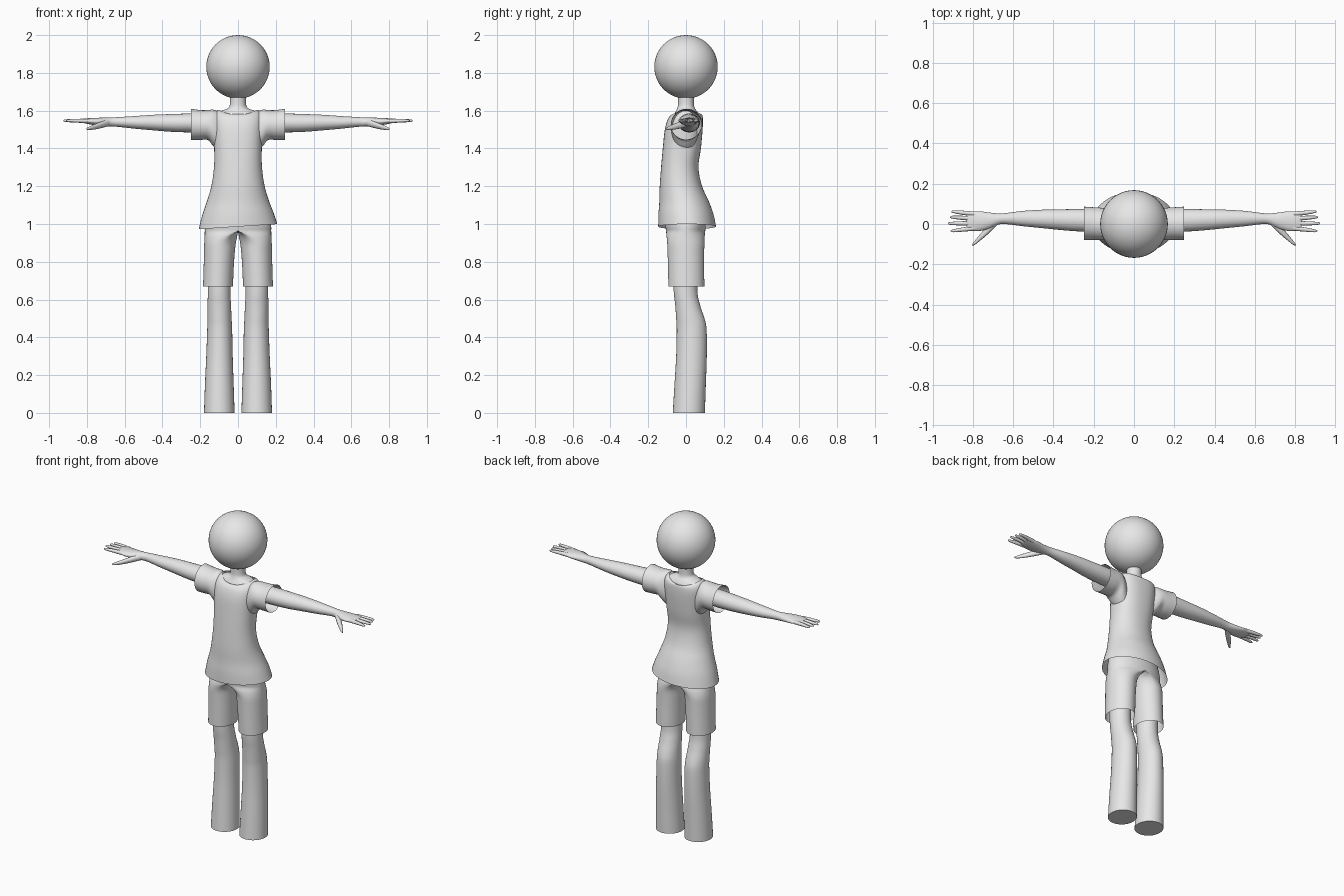
import bpy, bmesh, math

grey = bpy.data.materials.new("plain grey")
grey.diffuse_color = (0.8, 0.8, 0.8, 1)


def finish(obj, mirror=False, merge=False):
    """Material, optional mirroring across x, and smooth shading with sharp rims."""
    obj.data.materials.append(grey)
    bpy.ops.object.select_all(action='DESELECT')
    obj.select_set(True)
    bpy.context.view_layer.objects.active = obj
    bpy.ops.object.shade_smooth_by_angle(angle=math.radians(50))
    if mirror:
        mod = obj.modifiers.new("mirror", 'MIRROR')
        mod.use_mirror_merge = merge
        mod.merge_threshold = 0.0005
    return obj


def smooth_rings(rings, steps):
    """Catmull-Rom interpolation of the ring parameters."""
    out = []
    for i in range(len(rings) - 1):
        p0, p1 = rings[max(i - 1, 0)], rings[i]
        p2, p3 = rings[i + 1], rings[min(i + 2, len(rings) - 1)]
        for s in range(steps):
            t = s / steps
            out.append([0.5 * (2 * b + (c - a) * t + (2 * a - 5 * b + 4 * c - d) * t * t
                               + (3 * b - a - 3 * c + d) * t ** 3)
                        for a, b, c, d in zip(p0, p1, p2, p3)])
    return out + [list(rings[-1])]


def loft(name, rings, point, n=32, steps=4, cap_start=False, cap_end=False,
         mirror=False, merge=False):
    bm = bmesh.new()
    loops = [[bm.verts.new(point(r, 2 * math.pi * i / n)) for i in range(n)]
             for r in smooth_rings(rings, steps)]
    for a, b in zip(loops, loops[1:]):
        for i in range(n):
            j = (i + 1) % n
            bm.faces.new((a[i], a[j], b[j], b[i]))
    if cap_start:
        bm.faces.new(loops[0][::-1])
    if cap_end:
        bm.faces.new(loops[-1])
    if merge:  # remove the inner wall on the mirror plane
        inner = [f for f in bm.faces if all(v.co.x < 1e-5 for v in f.verts)]
        bmesh.ops.delete(bm, geom=inner, context='FACES')
    me = bpy.data.meshes.new(name)
    bm.to_mesh(me)
    bm.free()
    obj = bpy.data.objects.new(name, me)
    bpy.context.collection.objects.link(obj)
    return finish(obj, mirror, merge)


def upright(r, a):   # z, cx, cy, rx, ry
    z, cx, cy, rx, ry = r
    return (cx + rx * math.cos(a), cy + ry * math.sin(a), z)


def sideways(r, a):  # x, cy, ry, cz, rz
    x, cy, ry, cz, rz = r
    return (x, cy + ry * math.cos(a), cz + rz * math.sin(a))


def shirt_point(r, a):  # z, cy, rx, ry, squareness, hem tilt, collar sag
    z, cy, rx, ry, p, tilt, sag = r
    c, s = math.cos(a), math.sin(a)
    x = rx * math.copysign(abs(c) ** (2 / p), c)
    y = cy + ry * math.copysign(abs(s) ** (2 / p), s)
    return (x, y, z + tilt * x - sag * s * s)


def shorts_point(r, a):  # z, blend leg to hip, cx, cy, rx, ry, hip rx
    z, w, cx, cy, rx, ry, hip = r
    w = min(max(w, 0), 1)
    c, y = math.cos(a), cy + ry * math.sin(a)
    x = (1 - w) * (cx + rx * c) + w * max(hip * c, 0)
    return (max(x, 0) if x > 1e-5 else 0, y, z)


# Head
bpy.ops.mesh.primitive_uv_sphere_add(segments=48, ring_count=24, radius=0.168,
                                     location=(0, 0, 1.832))
head = bpy.context.object
head.name = "head"
finish(head)

# Neck flaring into the shoulders under the collar
loft("neck", [(1.54, 0, 0, 0.14, 0.075), (1.575, 0, 0.002, 0.13, 0.068),
              (1.597, 0, 0.002, 0.095, 0.056), (1.612, 0, 0, 0.055, 0.047),
              (1.635, 0, 0, 0.043, 0.042), (1.70, 0, 0, 0.042, 0.042)], upright)

# Shirt body, with a slanted hem and a scooped collar
loft("shirt", [(0.986, 0.006, 0.208, 0.153, 2, 0.065, 0),
               (1.05, 0.0, 0.19, 0.146, 2, 0.03, 0),
               (1.12, -0.010, 0.165, 0.131, 2, 0, 0),
               (1.20, -0.027, 0.141, 0.112, 2.1, 0, 0),
               (1.30, -0.033, 0.127, 0.099, 2.2, 0, 0),
               (1.40, -0.022, 0.126, 0.101, 2.4, 0, 0),
               (1.50, -0.012, 0.130, 0.100, 2.5, 0, 0),
               (1.56, -0.003, 0.130, 0.092, 2.5, 0, 0.003),
               (1.595, 0.005, 0.118, 0.080, 2.3, 0, 0.015),
               (1.605, 0.005, 0.100, 0.068, 2.1, 0, 0.027)], shirt_point, n=48)

# Sleeves, flared at the armpit and open at the cuff
loft("sleeves", [(0.09, -0.008, 0.06, 1.48, 0.11), (0.13, -0.003, 0.076, 1.508, 0.097),
                 (0.16, 0.0, 0.080, 1.524, 0.079), (0.20, 0.002, 0.081, 1.524, 0.079),
                 (0.248, 0.003, 0.083, 1.527, 0.083)], sideways, mirror=True)

# Arms running into the palms
loft("arms", [(0.15, 0.015, 0.055, 1.535, 0.050), (0.25, 0.018, 0.056, 1.535, 0.050),
              (0.35, 0.021, 0.052, 1.535, 0.047), (0.45, 0.025, 0.046, 1.537, 0.041),
              (0.55, 0.027, 0.038, 1.538, 0.033), (0.63, 0.027, 0.028, 1.540, 0.026),
              (0.67, 0.025, 0.027, 1.540, 0.024), (0.72, 0.017, 0.040, 1.541, 0.022),
              (0.77, 0.014, 0.049, 1.543, 0.018), (0.815, 0.014, 0.047, 1.546, 0.012),
              (0.832, 0.014, 0.042, 1.547, 0.006)],
     sideways, n=24, cap_end=True, mirror=True)

# Fingers: base y, tip y, tip x
for k, (y0, y1, tip) in enumerate([(0.050, 0.061, 0.906), (0.027, 0.034, 0.914),
                                   (0.003, 0.003, 0.924), (-0.021, -0.034, 0.910)]):
    mid = (y0 + y1) / 2
    loft(f"finger_{k + 1}", [(0.79, y0, 0.012, 1.545, 0.012),
                             ((0.79 + tip) / 2, mid, 0.0105, 1.547, 0.010),
                             (tip - 0.012, y1, 0.007, 1.547, 0.007),
                             (tip, y1, 0.002, 1.547, 0.002)],
         sideways, n=12, steps=3, cap_end=True, mirror=True)

# Thumbs
loft("thumbs", [(0.68, 0.012, 0.018, 1.537, 0.018), (0.72, -0.024, 0.022, 1.526, 0.018),
                (0.76, -0.063, 0.017, 1.514, 0.014), (0.79, -0.093, 0.010, 1.506, 0.009),
                (0.803, -0.104, 0.003, 1.504, 0.003)],
     sideways, n=14, steps=3, cap_end=True, mirror=True)

# Shorts: two open legs blending into one hip
loft("shorts", [(0.668, 0, 0.106, 0.002, 0.079, 0.095, 0.17),
                (0.80, 0, 0.101, 0.0, 0.080, 0.096, 0.17),
                (0.89, 0, 0.096, -0.001, 0.083, 0.098, 0.175),
                (0.935, 0.35, 0.092, -0.002, 0.085, 0.101, 0.176),
                (0.965, 1, 0.09, -0.002, 0.085, 0.104, 0.176),
                (1.00, 1, 0.09, -0.003, 0.085, 0.107, 0.174),
                (1.09, 1, 0.09, -0.008, 0.08, 0.100, 0.155)],
     shorts_point, n=40, mirror=True, merge=True)

# Legs with flat soles
loft("legs", [(0.0, 0.099, 0.015, 0.081, 0.085), (0.15, 0.099, 0.022, 0.076, 0.083),
              (0.30, 0.098, 0.029, 0.070, 0.081), (0.44, 0.097, 0.030, 0.066, 0.079),
              (0.50, 0.098, 0.023, 0.064, 0.075), (0.57, 0.099, 0.009, 0.062, 0.066),
              (0.66, 0.100, -0.003, 0.060, 0.063), (0.90, 0.098, -0.003, 0.066, 0.070)],
     upright, cap_start=True, mirror=True)
